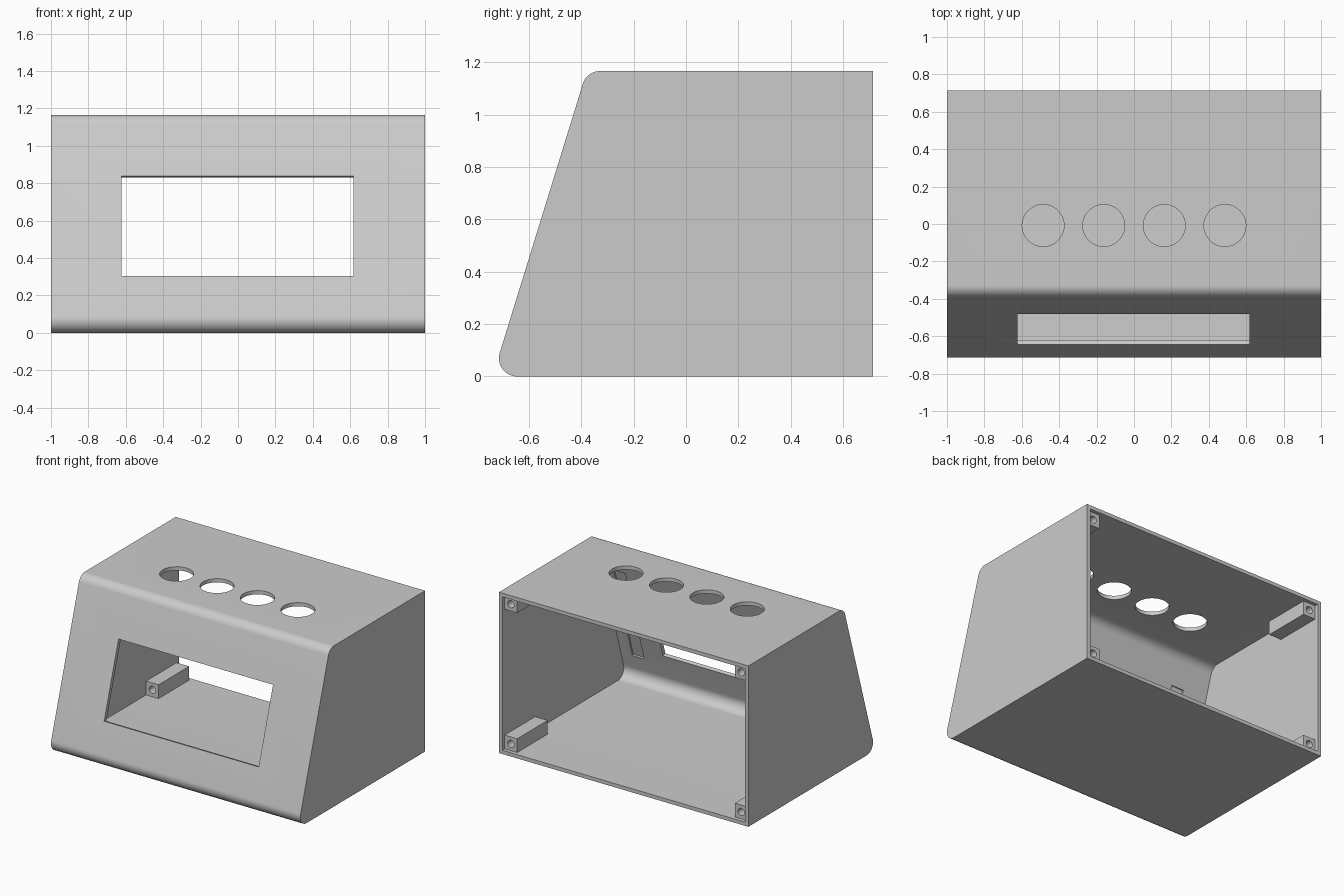
import bpy, bmesh, math
from mathutils import Vector

if "Cube" in bpy.data.objects:
    bpy.data.objects.remove(bpy.data.objects["Cube"], do_unlink=True)

HEIGHT, BACK, FOOT = 1.166, 0.714, -0.739   # case height, back plane, front line at floor
SLOPE, WALL, RADIUS = 0.309, 0.027, 0.07
LEAN = math.atan(SLOPE)

grey = bpy.data.materials.new("plain grey")
grey.use_nodes = True
grey.diffuse_color = (0.6, 0.6, 0.6, 1)
grey.node_tree.nodes["Principled BSDF"].inputs["Base Color"].default_value = (0.6, 0.6, 0.6, 1)


def front(z, depth=0.0):
    """Point (y, z) on the sloping front, moved inward by depth."""
    return Vector((FOOT + SLOPE * z + depth * math.cos(LEAN), z - depth * math.sin(LEAN)))


def fillet(before, corner, after, radius, steps=14):
    """Arc of points that rounds one profile corner."""
    a, b = (before - corner).normalized(), (after - corner).normalized()
    half = a.angle(b) / 2
    centre = corner + (a + b).normalized() * radius / math.sin(half)
    start = corner + a * radius / math.tan(half) - centre
    end = corner + b * radius / math.tan(half) - centre
    sweep = math.pi - 2 * half
    return [centre + (start * math.sin(sweep * (1 - i / steps))
                      + end * math.sin(sweep * i / steps)) / math.sin(sweep)
            for i in range(steps + 1)]


def case_profile(inset, back):
    """Side profile with both front corners rounded."""
    def on_front(z):
        return Vector((FOOT + SLOPE * z + inset / math.cos(LEAN), z))
    low, high = on_front(inset), on_front(HEIGHT - inset)
    back_low, back_high = Vector((back, inset)), Vector((back, HEIGHT - inset))
    return ([back_low] + fillet(back_low, low, high, RADIUS)
            + fillet(low, high, back_high, RADIUS) + [back_high])


def finish(name, bm):
    bmesh.ops.recalc_face_normals(bm, faces=bm.faces)
    mesh = bpy.data.meshes.new(name)
    bm.to_mesh(mesh)
    bm.free()
    mesh.materials.append(grey)
    obj = bpy.data.objects.new(name, mesh)
    bpy.context.collection.objects.link(obj)
    return obj


def prism(name, profile, x0, x1):
    """Extrude a (y, z) profile along x."""
    bm = bmesh.new()
    face = bm.faces.new([bm.verts.new((x0, p[0], p[1])) for p in profile])
    moved = bmesh.ops.extrude_face_region(bm, geom=[face])["geom"]
    bmesh.ops.translate(bm, vec=(x1 - x0, 0, 0),
                        verts=[v for v in moved if isinstance(v, bmesh.types.BMVert)])
    return finish(name, bm)


def rod(name, location, radius, length, along_y=False):
    bm = bmesh.new()
    bmesh.ops.create_cone(bm, cap_ends=True, segments=48, radius1=radius,
                          radius2=radius, depth=length)
    obj = finish(name, bm)
    obj.location = location
    if along_y:
        obj.rotation_euler.x = math.pi / 2
    return obj


def cut(target, cutter):
    cutter.hide_render = True
    mod = target.modifiers.new("cut", 'BOOLEAN')
    mod.operation, mod.solver, mod.object = 'DIFFERENCE', 'EXACT', cutter
    bpy.context.view_layer.update()
    bpy.ops.object.select_all(action='DESELECT')
    bpy.context.view_layer.objects.active = target
    target.select_set(True)
    bpy.ops.object.modifier_apply(modifier=mod.name)
    bpy.data.objects.remove(cutter, do_unlink=True)


def smooth(obj):
    bpy.ops.object.select_all(action='DESELECT')
    bpy.context.view_layer.objects.active = obj
    obj.select_set(True)
    bpy.ops.object.shade_smooth_by_angle(angle=math.radians(30))


def front_slot(z0, z1, d0, d1, x0, x1):
    """Cutter square to the sloping front."""
    return prism("slot_cutter", [front(z0, d0), front(z1, d0), front(z1, d1), front(z0, d1)], x0, x1)


# Hollow case, open at the back
case = prism("case_shell", case_profile(0, BACK), -1, 1)
cut(case, prism("cavity_cutter", case_profile(WALL, BACK + 0.1), WALL - 1, 1 - WALL))

# Display window
cut(case, front_slot(0.305, 0.838, -0.1, 0.1, -0.622, 0.617))

# Shallow mounting slots inside, beside the window
for x0, x1 in ((-0.78, -0.68), (0.785, 0.88)):
    cut(case, front_slot(0.23, 0.93, WALL - 0.012, WALL + 0.02, x0, x1))

# Row of round button holes in the roof
for x in (-0.486, -0.162, 0.162, 0.486):
    cut(case, rod("button_cutter", (x, -0.008, HEIGHT), 0.112, 0.2))
smooth(case)

# Drilled screw posts in the back corners, set in for a lid
SIZE, LENGTH, POST_BACK = 0.1, 0.35, BACK - 0.027
for side, sx in (("right", -1), ("left", 1)):
    for level, z in (("lower", WALL), ("upper", HEIGHT - WALL - SIZE)):
        x = sx * (1 - WALL - SIZE / 2)
        y0 = POST_BACK - LENGTH
        post = prism(f"{level}_{side}_screw_post",
                     [(y0, z), (POST_BACK, z), (POST_BACK, z + SIZE), (y0, z + SIZE)],
                     x - SIZE / 2, x + SIZE / 2)
        cut(post, rod("screw_cutter", (x, y0 + LENGTH / 2, z + SIZE / 2), 0.026, 0.6, True))
        smooth(post)
